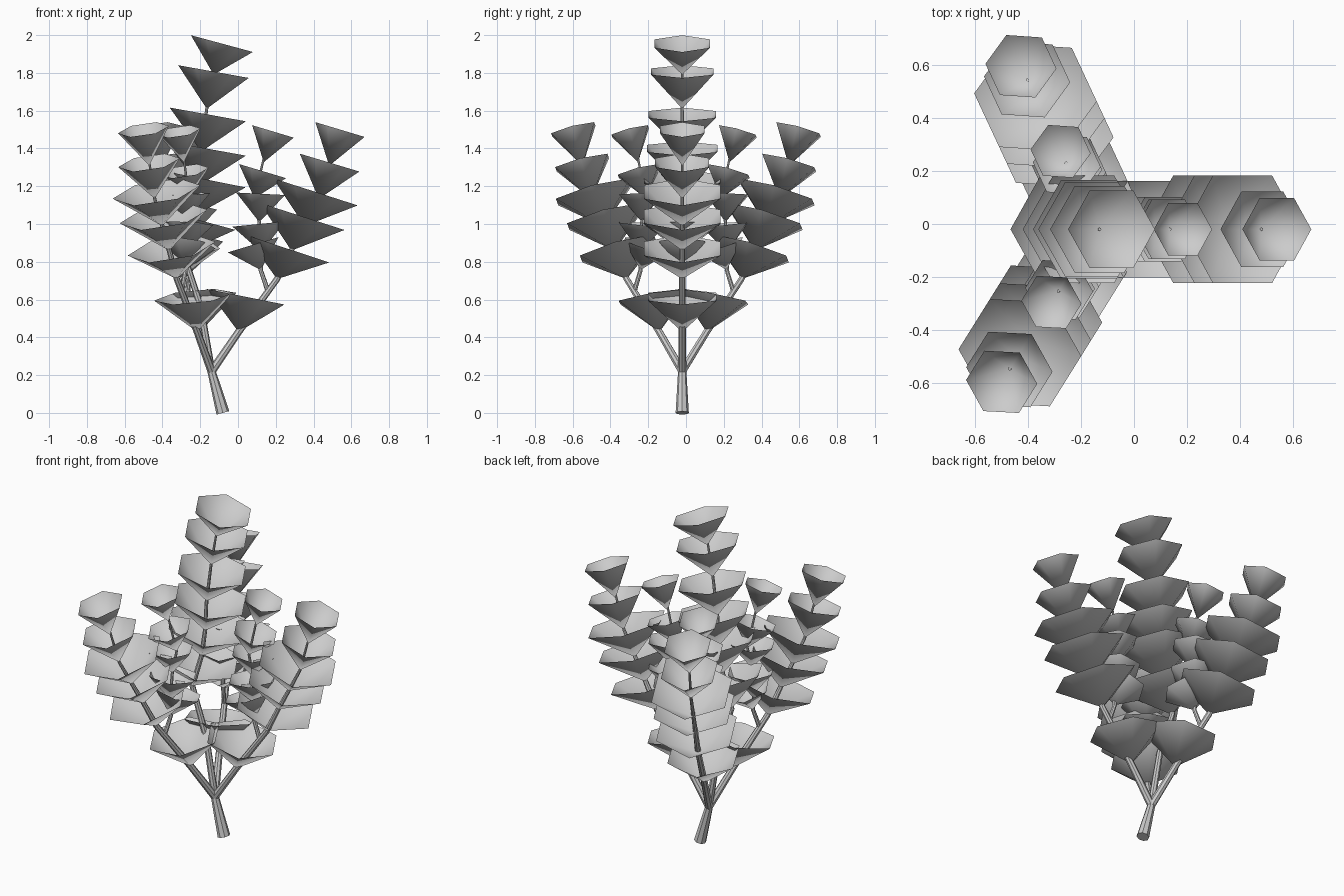
import bpy, bmesh, math
from mathutils import Vector, Matrix

cube = bpy.data.objects.get("Cube")
if cube:
    bpy.data.objects.remove(cube, do_unlink=True)

grey = bpy.data.materials.new("plain grey")
grey.use_nodes = True
colour = (0.6, 0.6, 0.6, 1)
grey.diffuse_color = colour
grey.node_tree.nodes["Principled BSDF"].inputs["Base Color"].default_value = colour

FORK = Vector((-0.14, -0.02, 0))   # plan position of the trunk fork


def place(radial, z, angle):
    """Point at a radial distance from the fork, in a branch direction."""
    return FORK + Vector((radial * math.cos(angle), radial * math.sin(angle), z))


def leaf_cup(name, radial, z, radius, depth, slope, angle):
    """Open six-sided cone, its rim tilted outward along the branch."""
    bm = bmesh.new()
    rim = [bm.verts.new((radius * math.cos(i * math.pi / 3),
                         radius * math.sin(i * math.pi / 3), 0)) for i in range(6)]
    tip = bm.verts.new((0, 0, -depth))
    for i in range(6):
        bm.faces.new((tip, rim[(i + 1) % 6], rim[i])).smooth = True
    bmesh.ops.recalc_face_normals(bm, faces=bm.faces)
    turn = Matrix.Rotation(angle, 4, "Z") @ Matrix.Rotation(math.atan(slope), 4, "Y")
    bm.transform(Matrix.Translation(place(radial, z, angle)) @ turn)
    mesh = bpy.data.meshes.new(name)
    bm.to_mesh(mesh)
    bm.free()
    mesh.materials.append(grey)
    bpy.context.collection.objects.link(bpy.data.objects.new(name, mesh))


def stem(name, points, thick, thin):
    """Tapered round tube through the points."""
    curve = bpy.data.curves.new(name, "CURVE")
    curve.dimensions = "3D"
    curve.bevel_depth = 1
    curve.bevel_resolution = 2
    curve.use_fill_caps = True
    line = curve.splines.new("POLY")
    line.points.add(len(points) - 1)
    for i, (point, co) in enumerate(zip(line.points, points)):
        point.co = (*co, 1)
        point.radius = thick + (thin - thick) * i / (len(points) - 1)
    curve.materials.append(grey)
    obj = bpy.data.objects.new(name, curve)
    bpy.context.collection.objects.link(obj)
    bpy.ops.object.select_all(action="DESELECT")
    obj.select_set(True)
    bpy.context.view_layer.objects.active = obj
    bpy.ops.object.convert(target="MESH")
    bpy.ops.object.shade_smooth_by_angle()


def cluster(name, cups, start, angle, thick):
    """Stack of leaf cups, lowest first, with a stem through their tips."""
    path = [place(r, z, angle) for r, z in start]
    for i, (radial, z, radius, depth, slope) in enumerate(cups):
        leaf_cup(f"{name}_leaf_{i + 1}", radial, z, radius, depth, slope, angle)
        tilt = math.atan(slope)
        path.append(place(radial - depth * math.sin(tilt), z - depth * math.cos(tilt), angle))
    path[-1] += Vector((0, 0, 0.02))
    stem(f"{name}_stem", path, thick, 0.006)


# Cups: radial distance, height, radius, depth, outward slope
OUTER = [(0.18, 0.615, 0.21, 0.19, 0.2), (0.40, 0.87, 0.235, 0.17, 0.33),
         (0.48, 1.04, 0.235, 0.19, 0.32), (0.55, 1.17, 0.235, 0.19, 0.32),
         (0.625, 1.325, 0.165, 0.2, 0.3), (0.68, 1.50, 0.136, 0.2, 0.3)]
INNER = [(0.22, 0.89, 0.14, 0.14, -0.3), (0.25, 1.0, 0.14, 0.15, -0.1),
         (0.26, 1.16, 0.13, 0.15, 0.05), (0.27, 1.28, 0.13, 0.15, 0.3),
         (0.325, 1.49, 0.115, 0.17, 0.3)]
CENTRE = [(-0.10, 1.03, 0.235, 0.19, 0.27), (-0.05, 1.24, 0.235, 0.2, 0.2),
          (-0.03, 1.40, 0.215, 0.2, 0.18), (-0.02, 1.58, 0.205, 0.2, 0.18),
          (0.01, 1.807, 0.19, 0.2, 0.18), (0.055, 1.955, 0.17, 0.17, 0.27)]

# Trunk and central spire
stem("trunk", [(-0.08, -0.02, 0), (-0.14, -0.02, 0.22)], 0.035, 0.022)
cluster("centre", CENTRE, [(0, 0.22), (-0.06, 0.57)], 0, 0.02)

# Three side branches, each with an outer and an inner stack
for side, degrees in (("left", 0), ("back", 115), ("front", 238)):
    angle = math.radians(degrees)
    cluster(f"{side}_outer", OUTER, [(0, 0.22)], angle, 0.022)
    cluster(f"{side}_inner", INNER, [(0.3, 0.64)], angle, 0.013)
